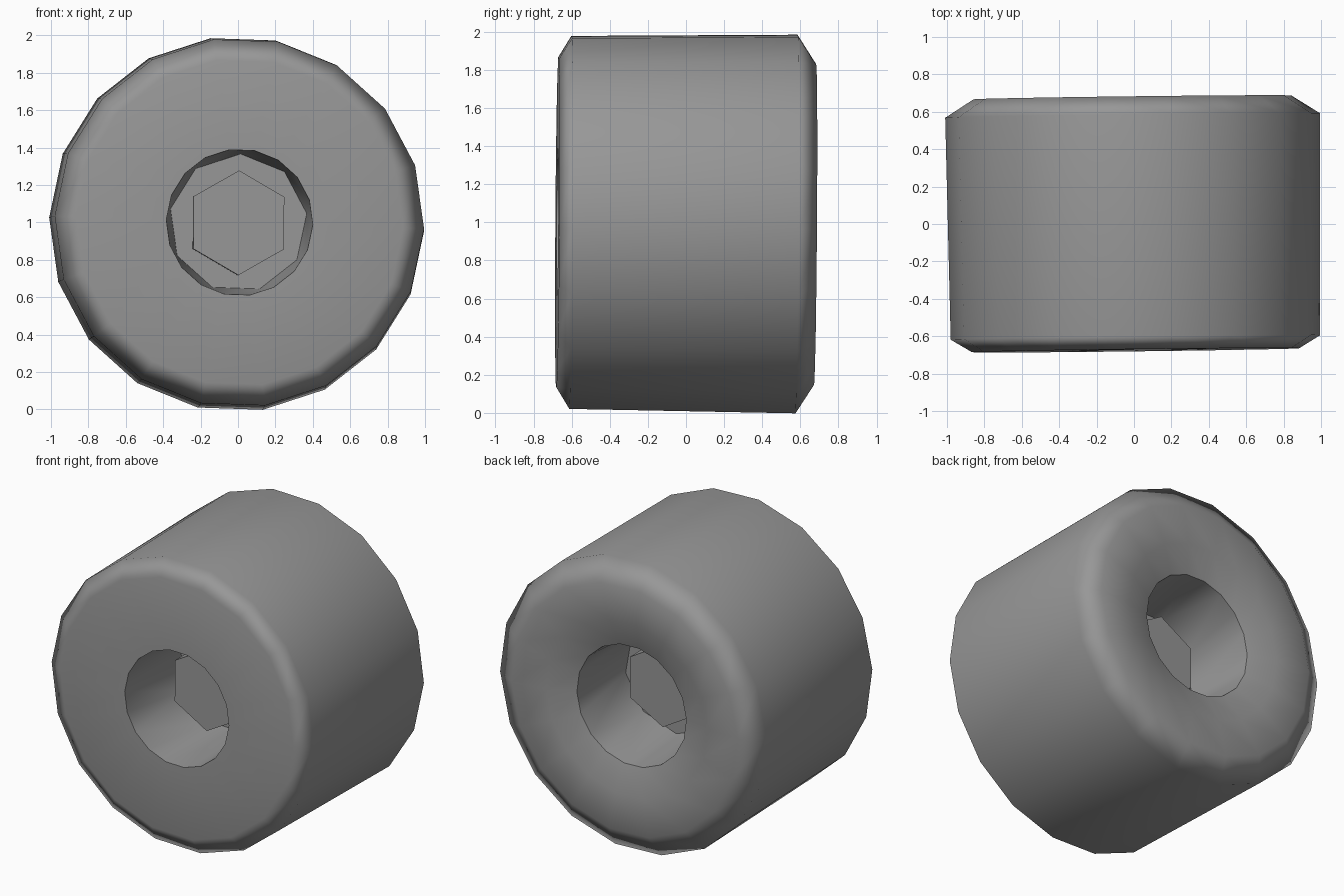
import bpy, bmesh
from math import radians, sin, cos

if "Cube" in bpy.data.objects:
    bpy.data.objects.remove(bpy.data.objects["Cube"])

CENTRE = (0, 0, 0.995)
TILT = (radians(-0.4), 0, radians(0.7))
N = 18

grey = bpy.data.materials.new("dark_grey")
grey.diffuse_color = (0.31, 0.31, 0.31, 1)
grey.use_nodes = True
grey.node_tree.nodes["Principled BSDF"].inputs["Base Color"].default_value = grey.diffuse_color


def ring(bm, r, y, n=N, phase=-2):
    return [bm.verts.new((r * cos(radians(phase + 360 * i / n)), y,
                          r * sin(radians(phase + 360 * i / n)))) for i in range(n)]


def finish(name, bm, angle):
    bmesh.ops.recalc_face_normals(bm, faces=bm.faces)
    mesh = bpy.data.meshes.new(name)
    bm.to_mesh(mesh)
    bm.free()
    mesh.materials.append(grey)
    ob = bpy.data.objects.new(name, mesh)
    ob.location, ob.rotation_euler = CENTRE, TILT
    bpy.context.collection.objects.link(ob)
    bpy.ops.object.select_all(action='DESELECT')
    ob.select_set(True)
    bpy.context.view_layer.objects.active = ob
    bpy.ops.object.shade_smooth_by_angle(angle=radians(angle))
    # large faces keep their own shading, the chamfers blend
    weighted = ob.modifiers.new("weighted", 'WEIGHTED_NORMAL')
    weighted.keep_sharp = True


# wheel: lathed from the front hole rim round to the dished back hole rim
bm = bmesh.new()
profile = [(0.392, -0.675), (0.875, -0.675), (0.988, -0.607), (1.003, 0.58),
           (0.85, 0.677), (0.6, 0.66), (0.412, 0.60)]
rings = [ring(bm, r, y) for r, y in profile]
for a, b in zip(rings, rings[1:]):
    for i in range(N):
        k = (i + 1) % N
        bm.faces.new((a[i], a[k], b[k], b[i]))


# recess: the 18-sided rim narrows to a 9-sided floor
def recess(rim, r, y, phase, start):
    floor = ring(bm, r, y, 9, phase)
    for j in range(9):
        p, q, s = (rim[(2 * j + start + d) % N] for d in range(3))
        bm.faces.new((p, q, floor[j]))
        bm.faces.new((q, s, floor[(j + 1) % 9], floor[j]))
    bm.faces.new(floor)


recess(rings[0], 0.37, -0.10, 8, 0)
recess(rings[-1], 0.385, 0.11, 30, 1)
finish("wheel", bm, 63)

# hexagonal axle showing in both recesses
bm = bmesh.new()
front, back = (ring(bm, 0.28, y, 6, 29.6) for y in (-0.34, 0.26))
for i in range(6):
    k = (i + 1) % 6
    bm.faces.new((front[i], front[k], back[k], back[i]))
bm.faces.new(front)
bm.faces.new(back)
finish("hex_axle", bm, 30)
